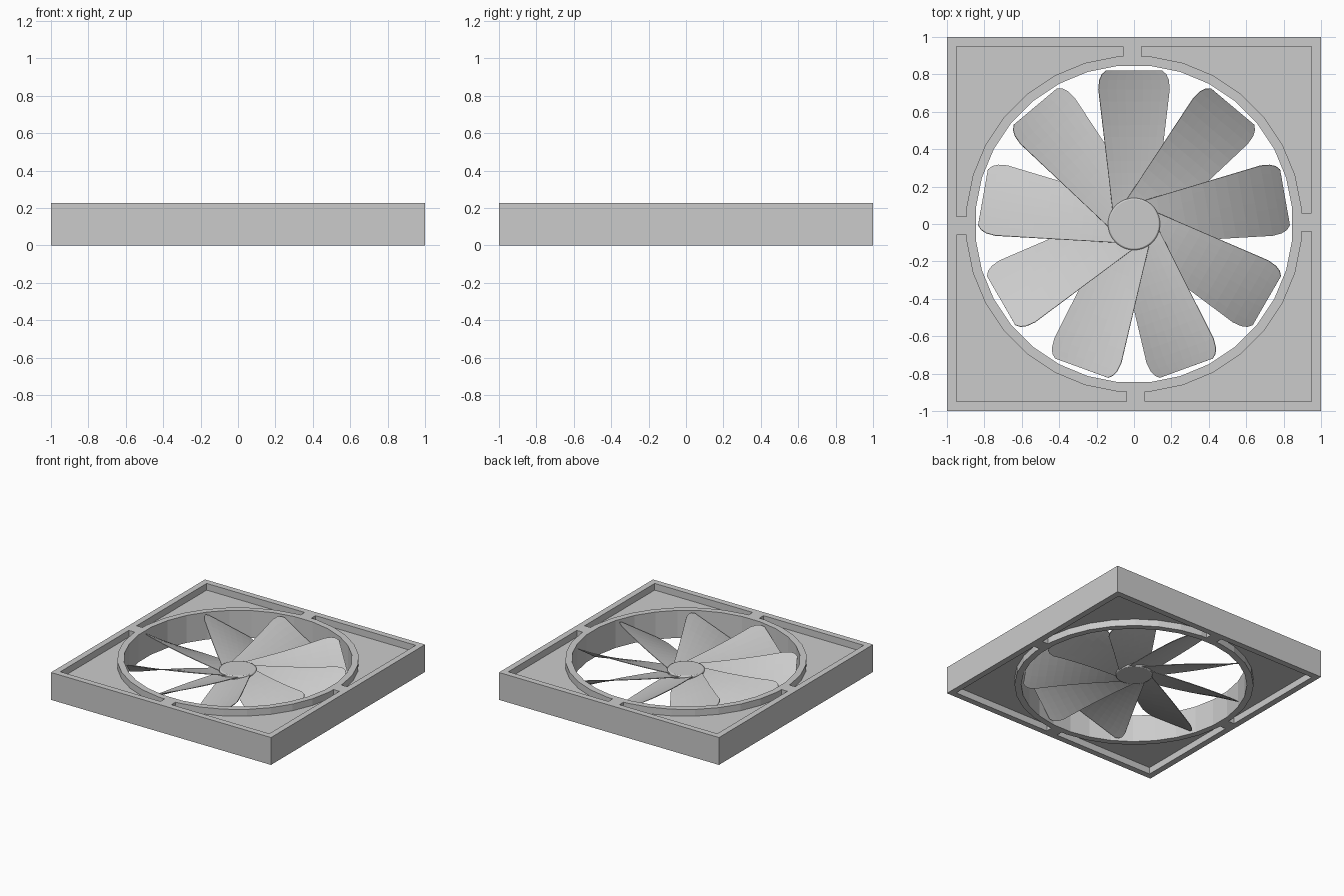
import bpy, bmesh
from math import radians, sin, cos, tan, pi
from mathutils import Matrix, Vector

HEIGHT = 0.225
MID = HEIGHT / 2
SIDES = 32
POCKET = 0.055

old = bpy.data.objects.get("Cube")
if old:
    bpy.data.objects.remove(old, do_unlink=True)

grey = bpy.data.materials.new("light_grey")
grey.use_nodes = True
colour = (0.6, 0.6, 0.6, 1)
grey.diffuse_color = colour
grey.node_tree.nodes["Principled BSDF"].inputs["Base Color"].default_value = colour


def make_object(name, bm):
    bmesh.ops.recalc_face_normals(bm, faces=bm.faces)
    mesh = bpy.data.meshes.new(name)
    bm.to_mesh(mesh)
    bm.free()
    mesh.materials.append(grey)
    ob = bpy.data.objects.new(name, mesh)
    bpy.context.collection.objects.link(ob)
    return ob


def prism(bm, outline, z0, z1):
    base = bm.faces.new([bm.verts.new((x, y, z0)) for x, y in outline])
    up = bmesh.ops.extrude_face_region(bm, geom=[base])["geom"]
    top = [v for v in up if isinstance(v, bmesh.types.BMVert)]
    bmesh.ops.translate(bm, verts=top, vec=(0, 0, z1 - z0))


def ring(radius, count):
    step = 2 * pi / SIDES
    return [(radius * cos((i + 0.5) * step), radius * sin((i + 0.5) * step))
            for i in range(count)]


# Square frame block
bm = bmesh.new()
prism(bm, [(-1, -1), (1, -1), (1, 1), (-1, 1)], 0, HEIGHT)
frame = make_object("frame", bm)

# Cutter: round opening plus corner pockets on both faces
bm = bmesh.new()
prism(bm, ring(0.85, SIDES), -0.1, HEIGHT + 0.1)
flat = 0.9 * cos(pi / SIDES)
corner = [(0.04, 0.95), (0.95, 0.95), (0.95, 0.06), (flat, 0.06)]
corner += ring(0.9, SIDES // 4) + [(0.04, flat)]
for quarter in range(4):
    turn = Matrix.Rotation(quarter * pi / 2, 2)
    outline = [tuple(turn @ Vector(p)) for p in corner]
    prism(bm, outline, HEIGHT - POCKET, HEIGHT + 0.1)
    prism(bm, outline, -0.1, POCKET)
cutter = make_object("frame_cutter", bm)
cutter.hide_render = True

cut = frame.modifiers.new("openings", 'BOOLEAN')
cut.operation = 'DIFFERENCE'
cut.solver = 'EXACT'
cut.object = cutter
graph = bpy.context.evaluated_depsgraph_get()
result = bpy.data.meshes.new_from_object(frame.evaluated_get(graph))
frame.modifiers.clear()
frame.data = result
bpy.data.objects.remove(cutter, do_unlink=True)

# Central hub disc
bm = bmesh.new()
bmesh.ops.create_cone(bm, cap_ends=True, segments=48, radius1=0.139, radius2=0.139,
                      depth=0.06, matrix=Matrix.Translation((0, 0, MID + 0.002)))
hub = make_object("hub", bm)
bevel = hub.modifiers.new("rim", 'BEVEL')
bevel.width = 0.008
bevel.segments = 2

# Twisted blade: rows of radius and half width, pitch growing outward
rows = [(0.08 + 0.064 * i, 0.115 + 0.0075 * i) for i in range(11)]
rows += [(0.77, 0.185), (0.80, 0.172), (0.82, 0.15)]
COLS = 8
bm = bmesh.new()
grid = []
for r, w in rows:
    slope = tan(radians(12 + 28 * (r - 0.1)))
    across = [w * (2 * c / COLS - 1) for c in range(COLS + 1)]
    grid.append([bm.verts.new((r, y, MID + y * slope)) for y in across])
for a, b in zip(grid, grid[1:]):
    for c in range(COLS):
        bm.faces.new((a[c], b[c], b[c + 1], a[c + 1]))
blade = make_object("blade_1", bm)
solid = blade.modifiers.new("thickness", 'SOLIDIFY')
solid.thickness = 0.005
solid.offset = 0

# Nine blades around the hub
for i in range(9):
    ob = blade
    if i:
        ob = blade.copy()
        ob.name = f"blade_{i + 1}"
        bpy.context.collection.objects.link(ob)
    ob.rotation_euler.z = radians(10 + 40 * i)

# Smooth hub rim with sharp edges kept
bpy.ops.object.select_all(action='DESELECT')
hub.select_set(True)
bpy.context.view_layer.objects.active = hub
bpy.ops.object.shade_smooth_by_angle(angle=radians(30))
